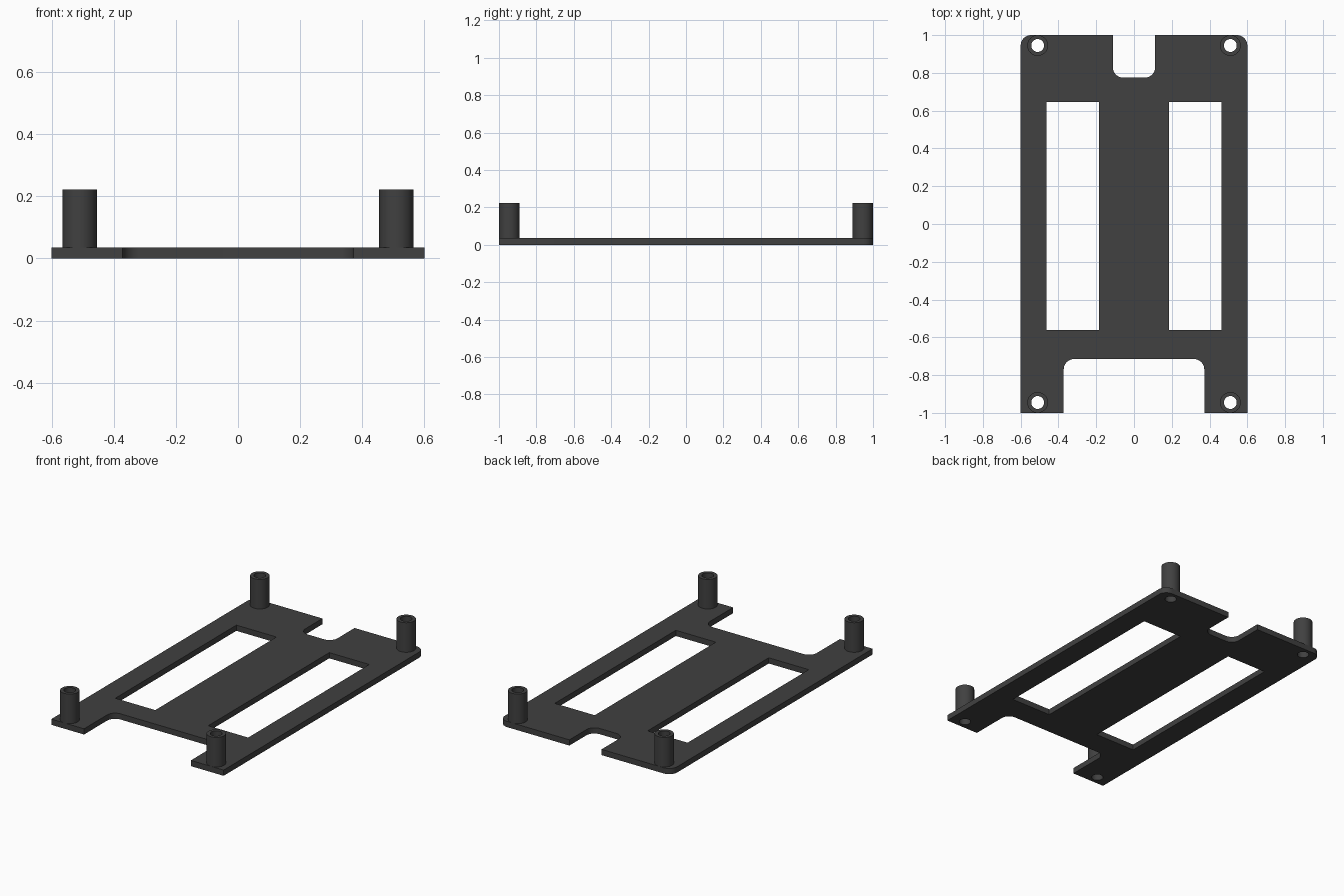
import bpy, bmesh, math
from mathutils import Vector

if "Cube" in bpy.data.objects:
    bpy.data.objects.remove(bpy.data.objects["Cube"])

PLATE_T, POST_TOP = 0.036, 0.222
POST_X, POST_Y, POST_R, HOLE_R = 0.51, 0.945, 0.055, 0.034
SEG = 48

mat = bpy.data.materials.new("dark grey")
mat.diffuse_color = (0.052, 0.052, 0.052, 1)
mat.use_nodes = True
mat.node_tree.nodes["Principled BSDF"].inputs["Base Color"].default_value = mat.diffuse_color


def circle(cx, cy, r, n=SEG):
    return [(cx + r * math.cos(2 * math.pi * i / n), cy + r * math.sin(2 * math.pi * i / n))
            for i in range(n)]


def rounded(corners, steps=10):
    """Polygon from (x, y, radius) corners, filleting right angles."""
    pts = []
    for i, (x, y, r) in enumerate(corners):
        p = Vector((x, y))
        if r == 0:
            pts.append((x, y))
            continue
        a = (Vector(corners[i - 1][:2]) - p).normalized()
        b = (Vector(corners[(i + 1) % len(corners)][:2]) - p).normalized()
        c = p + (a + b) * r
        for k in range(steps + 1):
            t = math.pi / 2 * k / steps
            q = c - b * r * math.cos(t) - a * r * math.sin(t)
            pts.append((q.x, q.y))
    return pts


def extrude_loops(name, loops, z0, z1):
    """Fill an outline with holes and extrude it between two heights."""
    bm = bmesh.new()
    for loop in loops:
        vs = [bm.verts.new((x, y, z0)) for x, y in loop]
        for i, v in enumerate(vs):
            bm.edges.new((vs[i - 1], v))
    bmesh.ops.triangle_fill(bm, edges=bm.edges[:], use_beauty=True, use_dissolve=False)
    res = bmesh.ops.extrude_face_region(bm, geom=bm.faces[:], use_keep_orig=True)
    top = [g for g in res["geom"] if isinstance(g, bmesh.types.BMVert)]
    bmesh.ops.translate(bm, verts=top, vec=(0, 0, z1 - z0))
    bmesh.ops.recalc_face_normals(bm, faces=bm.faces[:])
    me = bpy.data.meshes.new(name)
    bm.to_mesh(me)
    bm.free()
    return finish(name, me)


def finish(name, me):
    me.materials.append(mat)
    ob = bpy.data.objects.new(name, me)
    bpy.context.collection.objects.link(ob)
    bpy.ops.object.select_all(action='DESELECT')
    ob.select_set(True)
    bpy.context.view_layer.objects.active = ob
    bpy.ops.object.shade_smooth_by_angle(angle=math.radians(30))
    return ob


# Plate outline: rounded back corners, a notch at each end
R = 0.055
half = [(0.372, -0.715, R), (0.372, -1, 0), (0.6, -1, 0),
        (0.6, 1, R), (0.112, 1, 0), (0.112, 0.775, R)]
outline = rounded(half + [(-x, y, r) for x, y, r in reversed(half)])

# Two long slots and four screw holes
loops = [outline]
for s in (-1, 1):
    loops.append([(s * 0.184, -0.56), (s * 0.463, -0.56), (s * 0.463, 0.645), (s * 0.184, 0.645)])
    for t in (-1, 1):
        loops.append(circle(s * POST_X, t * POST_Y, HOLE_R))
extrude_loops("base_plate", loops, 0, PLATE_T)

# Hollow standoff posts: revolved walls with an open bore
for s, sx in ((-1, "left"), (1, "right")):
    for t, sy in ((-1, "front"), (1, "back")):
        bm = bmesh.new()
        profile = [(HOLE_R, PLATE_T), (POST_R, PLATE_T), (POST_R, POST_TOP), (HOLE_R, POST_TOP)]
        rings = [[bm.verts.new((x, y, z)) for x, y in circle(s * POST_X, t * POST_Y, r)]
                 for r, z in profile]
        for a, b in zip(rings, rings[1:] + rings[:1]):
            for i in range(SEG):
                bm.faces.new((a[i - 1], a[i], b[i], b[i - 1]))
        bmesh.ops.recalc_face_normals(bm, faces=bm.faces[:])
        me = bpy.data.meshes.new("post")
        bm.to_mesh(me)
        bm.free()
        finish(f"{sy}_{sx}_post", me)
